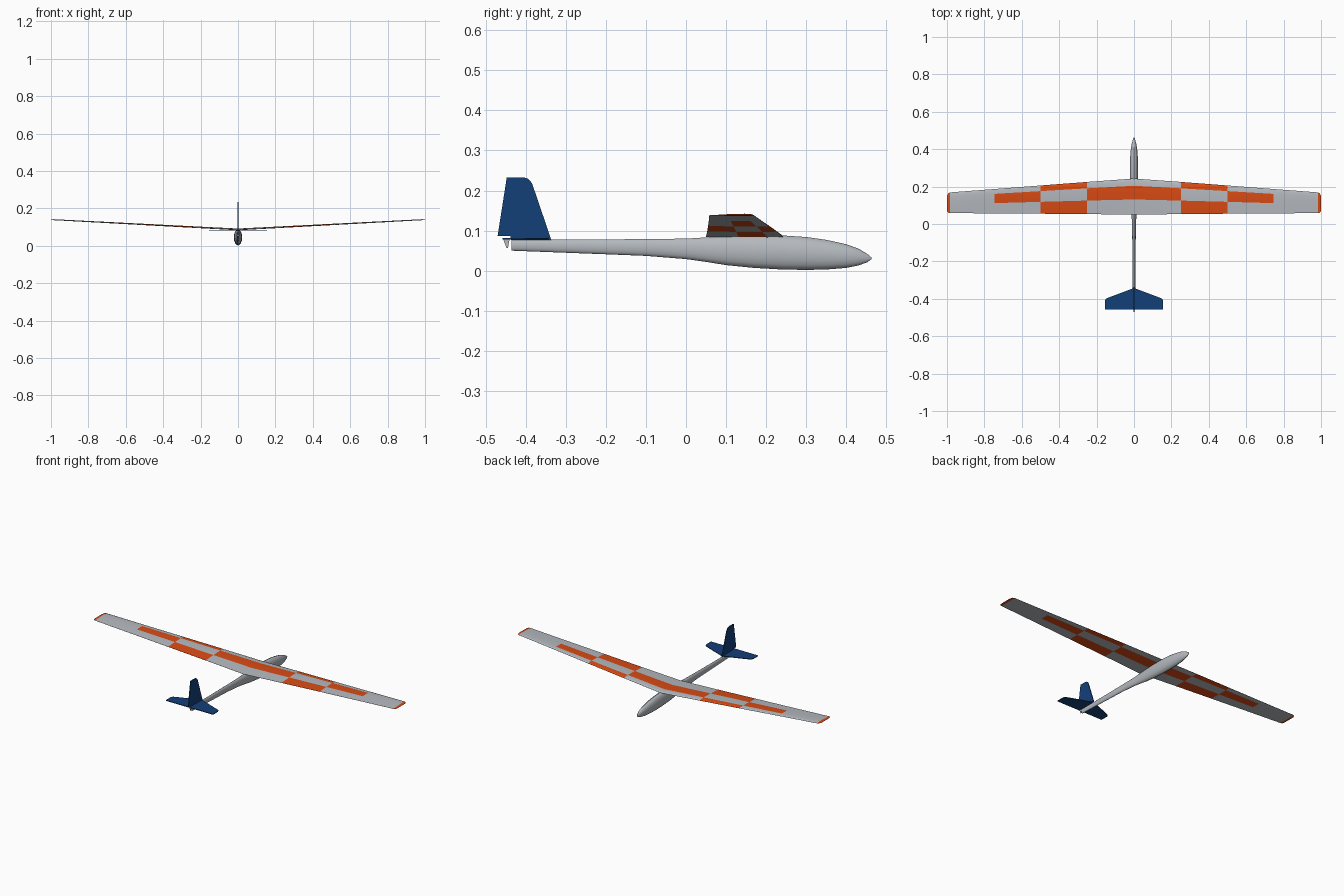
import bpy, bmesh, math

cube = bpy.data.objects.get("Cube")
if cube:
    bpy.data.objects.remove(cube)


def material(name, rgb):
    m = bpy.data.materials.new(name)
    m.use_nodes = True
    m.diffuse_color = (*rgb, 1)
    m.node_tree.nodes["Principled BSDF"].inputs["Base Color"].default_value = (*rgb, 1)
    return m


GREY = material("light grey", (0.46, 0.49, 0.52))
ORANGE = material("orange", (0.70, 0.07, 0.007))
BLUE = material("dark blue", (0.007, 0.05, 0.19))


def finish(name, bm, mats, angle=35):
    bmesh.ops.recalc_face_normals(bm, faces=bm.faces)
    mesh = bpy.data.meshes.new(name)
    bm.to_mesh(mesh)
    bm.free()
    for m in mats:
        mesh.materials.append(m)
    obj = bpy.data.objects.new(name, mesh)
    bpy.context.collection.objects.link(obj)
    bpy.ops.object.select_all(action="DESELECT")
    obj.select_set(True)
    bpy.context.view_layer.objects.active = obj
    bpy.ops.object.shade_smooth_by_angle(angle=math.radians(angle))
    return obj


def loft(bm, rings, cap_start=True, cap_end=True):
    """Skin closed rings; returns rows of faces between neighbouring rings."""
    vs = [[bm.verts.new(p) for p in ring] for ring in rings]
    n = len(vs[0])
    rows = [[bm.faces.new((a[i], a[(i + 1) % n], b[(i + 1) % n], b[i])) for i in range(n)]
            for a, b in zip(vs, vs[1:])]
    if cap_start:
        bm.faces.new(vs[0])
    if cap_end:
        bm.faces.new(vs[-1])
    return rows


def plate(name, outline, thickness, to_3d, mat):
    """Thin slab from a 2D outline."""
    bm = bmesh.new()
    loft(bm, [[to_3d(u, v, s * thickness / 2) for u, v in outline] for s in (-1, 1)])
    return finish(name, bm, [mat])


# Fuselage: (y, bottom z, top z, half width)
sections = [
    (-0.435, 0.050, 0.077, 0.006), (-0.2, 0.041, 0.078, 0.008),
    (-0.1, 0.037, 0.079, 0.009), (0.0, 0.029, 0.080, 0.011),
    (0.05, 0.022, 0.083, 0.013), (0.1, 0.014, 0.086, 0.016),
    (0.17, 0.007, 0.088, 0.020), (0.24, 0.003, 0.088, 0.022),
    (0.3, 0.002, 0.084, 0.022), (0.35, 0.003, 0.077, 0.021),
    (0.4, 0.007, 0.066, 0.017), (0.43, 0.013, 0.055, 0.012),
    (0.452, 0.021, 0.042, 0.006), (0.463, 0.029, 0.033, 0.001)]
SIDES = 16
bm = bmesh.new()
rings = []
for y, low, high, half in sections:
    turns = [2 * math.pi * i / SIDES for i in range(SIDES)]
    rings.append([(half * math.cos(t), y, (low + high) / 2 + (high - low) / 2 * math.sin(t))
                  for t in turns])
loft(bm, rings)
finish("fuselage", bm, [GREY])

# Wing half: (x, leading edge y, trailing edge y, thickness factor)
stations = [(0, 0.243, 0.050, 1), (0.25, 0.225, 0.053, 1), (0.5, 0.206, 0.055, 1),
            (0.745, 0.187, 0.057, 1), (0.984, 0.169, 0.058, 1),
            (0.993, 0.164, 0.060, 0.8), (0.999, 0.150, 0.068, 0.3)]
chord_steps = [0, 0.015, 0.06, 0.2, 0.4, 0.58, 0.8, 1]
LAST = len(chord_steps) - 1


def thickness(f):
    return 0.15 * (math.sqrt(f) - f) + 0.003


rings = []
for x, lead, trail, fat in stations:
    chord = lead - trail
    base = 0.0845 + 0.054 * x
    upper = [(x, lead - chord * f, base + chord * fat * thickness(f)) for f in chord_steps]
    lower = [(x, lead - chord * f, base - chord * fat * 0.2 * thickness(f))
             for f in reversed(chord_steps)]
    rings.append(upper + lower)
bm = bmesh.new()
rows = loft(bm, rings, cap_start=False)
bm.faces.ensure_lookup_table()
bm.faces[-1].material_index = 1

# Checker bands on both surfaces, and orange tips
for column, faces in enumerate(rows):
    for i, face in enumerate(faces):
        step = i if i < LAST else 2 * LAST - i
        if i in (LAST, len(faces) - 1):
            f = 1 if i == LAST else 0
        else:
            step = min(step, LAST - 1)
            f = (chord_steps[step] + chord_steps[step + 1]) / 2
        middle = 0.2 < f < 0.58
        if column >= 4 or (column in (0, 2) and middle) or (column == 1 and not middle):
            face.material_index = 1
wing = finish("wing", bm, [GREY, ORANGE])
mirror = wing.modifiers.new("mirror", "MIRROR")
mirror.use_axis[0] = True

# Tail surfaces
fin = [(-0.470, 0.086), (-0.447, 0.233), (-0.405, 0.233), (-0.393, 0.229), (-0.384, 0.218),
       (-0.336, 0.077), (-0.436, 0.077), (-0.438, 0.086)]
plate("tail_fin", fin, 0.005, lambda u, v, w: (w, u, v), BLUE)

half = [(0, -0.342), (0.135, -0.393), (0.150, -0.400), (0.156, -0.411), (0.156, -0.458)]
outline = half + [(-x, y) for x, y in reversed(half[1:])]
plate("tailplane", outline, 0.004, lambda u, v, w: (u, v, 0.080 + w), BLUE)

# Control horn under the tail
horn = [(-0.456, 0.079), (-0.440, 0.079), (-0.444, 0.057), (-0.448, 0.057)]
plate("control_horn", horn, 0.003, lambda u, v, w: (w, u, v), GREY)
